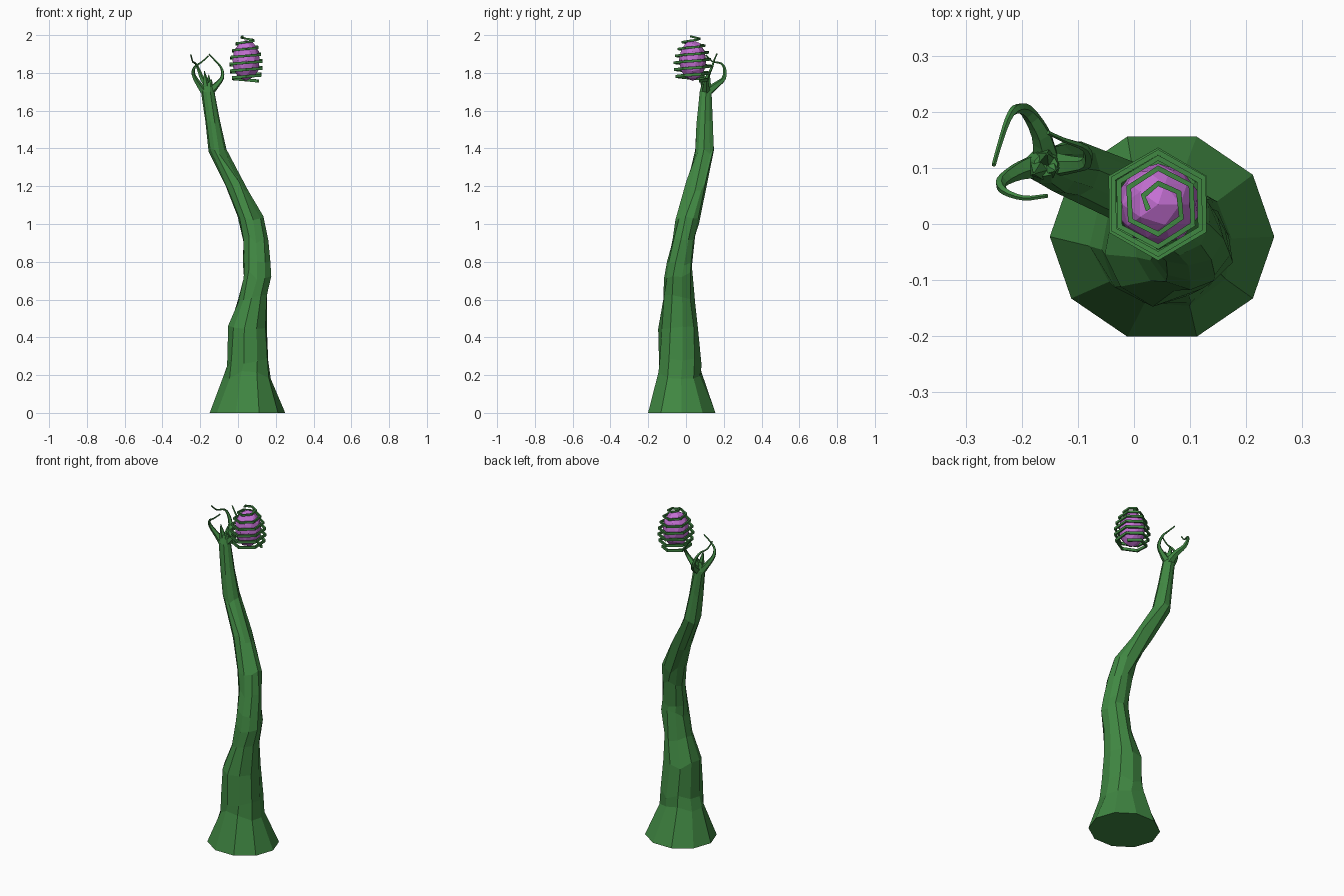
import bpy, bmesh, math, random
from mathutils import Vector

if "Cube" in bpy.data.objects:
    bpy.data.objects.remove(bpy.data.objects["Cube"])

random.seed(4)


def material(name, rgb):
    m = bpy.data.materials.new(name)
    m.diffuse_color = (*rgb, 1)
    m.use_nodes = True
    m.node_tree.nodes["Principled BSDF"].inputs["Base Color"].default_value = m.diffuse_color
    return m


GREEN = material("stem green", (0.052, 0.245, 0.055))
PURPLE = material("bud purple", (0.55, 0.16, 0.65))


def finish(bm, name, mat):
    bmesh.ops.recalc_face_normals(bm, faces=bm.faces)
    me = bpy.data.meshes.new(name)
    bm.to_mesh(me)
    bm.free()
    me.materials.append(mat)
    ob = bpy.data.objects.new(name, me)
    bpy.context.collection.objects.link(ob)
    return ob


def skin(name, rings, mat):
    """Join successive rings of points into a capped, flat-faced tube."""
    bm = bmesh.new()
    vr = [[bm.verts.new(p) for p in r] for r in rings]
    n = len(vr[0])
    for a, b in zip(vr, vr[1:]):
        for i in range(n):
            j = (i + 1) % n
            bm.faces.new((a[i], a[j], b[j], b[i]))
    bm.faces.new(vr[0])
    bm.faces.new(vr[-1])
    return finish(bm, name, mat)


def tube(name, pts, radii, sides=5):
    """Tapered tube along a path."""
    pts = [Vector(p) for p in pts]
    rings = []
    u = None
    for i, p in enumerate(pts):
        t = (pts[min(i + 1, len(pts) - 1)] - pts[max(i - 1, 0)]).normalized()
        ref = u if u else Vector((0.3, 0.9, 0.2))
        u = (ref - t * ref.dot(t)).normalized()
        v = t.cross(u)
        rings.append([p + (u * math.cos(a) + v * math.sin(a)) * radii[i]
                      for a in (math.tau * k / sides for k in range(sides))])
    return skin(name, rings, GREEN)


def smooth_path(pts, steps=3):
    """Catmull-Rom resampling of a short path."""
    P = [Vector(p) for p in pts]
    P = [2 * P[0] - P[1]] + P + [2 * P[-1] - P[-2]]
    out = []
    for i in range(1, len(P) - 2):
        a, b, c, d = P[i - 1:i + 3]
        for s in range(steps):
            t = s / steps
            out.append(0.5 * (2 * b + (c - a) * t + (2 * a - 5 * b + 4 * c - d) * t * t
                              + (3 * b - a - 3 * c + d) * t ** 3))
    return out + [P[-2]]


# Trunk: z, x min, x max, y min, y max
profile = [
    (0.00, -0.15, 0.25, -0.21, 0.165), (0.20, -0.08, 0.18, -0.15, 0.085),
    (0.27, -0.06, 0.165, -0.145, 0.08), (0.46, -0.058, 0.155, -0.142, 0.07),
    (0.60, -0.002, 0.157, -0.125, 0.045), (0.73, 0.025, 0.178, -0.12, 0.035),
    (0.80, 0.025, 0.17, -0.105, 0.035), (0.92, 0.022, 0.158, -0.078, 0.052),
    (1.02, 0.00, 0.138, -0.055, 0.07), (1.20, -0.065, 0.052, 0.00, 0.105),
    (1.39, -0.155, -0.063, 0.045, 0.148), (1.55, -0.173, -0.098, 0.055, 0.142),
    (1.70, -0.197, -0.125, 0.07, 0.135), (1.75, -0.18, -0.135, 0.085, 0.125)]
N = 10
rings = []
for k, (z, x0, x1, y0, y1) in enumerate(profile):
    ring = []
    for i in range(N):
        a = math.tau * i / N + 0.06 * k
        j = 1 if k == 0 else random.uniform(0.92, 1.06)
        dz = 0 if k == 0 else random.uniform(-0.025, 0.025) * (k < 12)
        ring.append(((x0 + x1) / 2 + (x1 - x0) / 2 * math.cos(a) * j,
                     (y0 + y1) / 2 + (y1 - y0) / 2 * math.sin(a) * j, z + dz))
    rings.append(ring)
skin("trunk", rings, GREEN)

# Curling tendrils at the trunk tip
tendrils = {
    "back_tendril": [(-0.155, 0.115, 1.70), (-0.165, 0.16, 1.735), (-0.19, 0.2, 1.77),
                     (-0.21, 0.205, 1.82), (-0.225, 0.185, 1.85), (-0.24, 0.14, 1.86),
                     (-0.25, 0.105, 1.895)],
    "left_tendril": [(-0.17, 0.105, 1.69), (-0.205, 0.095, 1.735), (-0.236, 0.075, 1.79),
                     (-0.23, 0.058, 1.83), (-0.195, 0.046, 1.855), (-0.155, 0.05, 1.89)],
    "right_tendril": [(-0.15, 0.105, 1.70), (-0.115, 0.105, 1.735), (-0.084, 0.11, 1.775),
                      (-0.087, 0.135, 1.825), (-0.125, 0.15, 1.87), (-0.153, 0.163, 1.90)]}
for name, pts in tendrils.items():
    path = smooth_path(pts)
    n = len(path) - 1
    tube(name, path, [0.004 + 0.021 * (1 - i / n) ** 2.2 for i in range(n + 1)])

# Pointed spikes between the tendrils
for i, (x, y, z) in enumerate([(-0.178, 0.09, 1.81), (-0.155, 0.125, 1.79), (-0.14, 0.095, 1.765)]):
    tube(f"spike_{i + 1}", [(-0.16, 0.105, 1.69), ((x - 0.16) / 2, (y + 0.105) / 2, 1.735), (x, y, z)],
         [0.026, 0.019, 0.002])

# Faceted bud
BX, BY = 0.043, 0.035
bm = bmesh.new()
bmesh.ops.create_icosphere(bm, subdivisions=2, radius=1)
for v in bm.verts:
    v.co = Vector((BX + 0.075 * v.co.x, BY + 0.073 * v.co.y, 1.866 + 0.108 * v.co.z))
finish(bm, "bud", PURPLE)

# Six-sided coil winding up around the bud
outline = [(1.757, 0.074), (1.79, 0.09), (1.84, 0.097), (1.88, 0.092), (1.92, 0.079),
           (1.96, 0.055), (1.985, 0.034), (1.993, 0.02)]


def coil_radius(z):
    for (za, ra), (zb, rb) in zip(outline, outline[1:]):
        if z <= zb:
            return ra + (rb - ra) * (z - za) / (zb - za)
    return outline[-1][1]


steps = 6 * 6 + 3
coil = []
for i in range(steps + 1):
    z = 1.757 + 0.236 * i / steps
    a = math.pi / 6 + math.tau * i / 6
    r = coil_radius(z)
    c, s = math.cos(a), math.sin(a)
    w, h = 0.005, 0.008 - 0.003 * i / steps
    coil.append([(BX + (r + dr) * c, BY + (r + dr) * s, z + dz)
                 for dr, dz in ((-w, -h), (w, -h), (w, h), (-w, h))])
skin("bud_coil", coil, GREEN)
